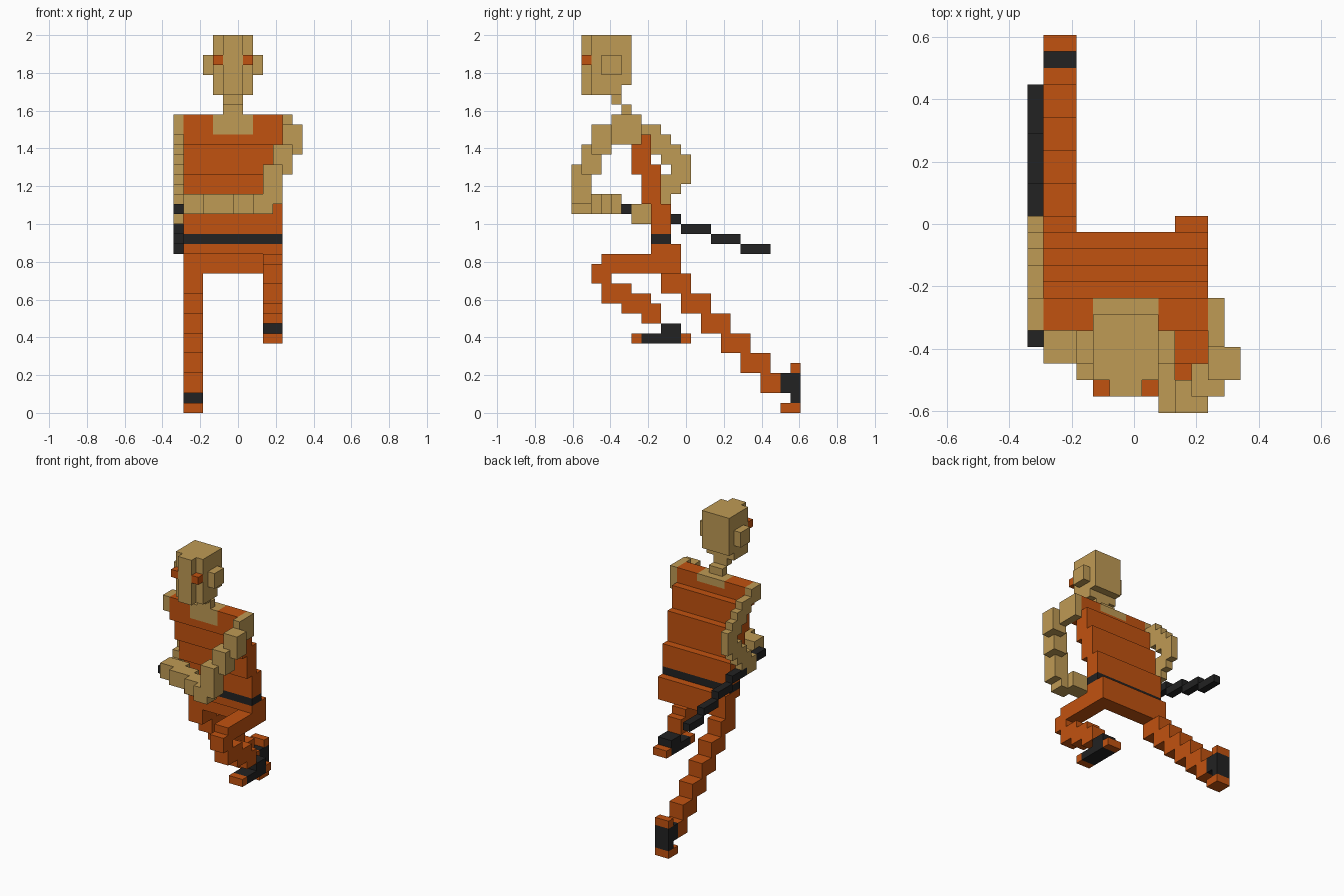
import bpy
import bmesh
import math
from mathutils import Vector

default_cube = bpy.data.objects.get("Cube")
if default_cube:
    bpy.data.objects.remove(default_cube, do_unlink=True)

# Grid of small cubes: 13 wide, 23 deep, 38 high
UNIT = 2 / 38
ORIGIN = Vector((-13 / 2, -23 / 2, 0))
COLOURS = {
    "skin_tan": (0.52, 0.325, 0.09, 1),
    "cloth_orange": (0.535, 0.085, 0.005, 1),
    "strap_black": (0.016, 0.016, 0.016, 1),
}
SKIN, CLOTH, BLACK = range(len(COLOURS))


def make_material(name, colour):
    material = bpy.data.materials.new(name)
    material.use_nodes = True
    material.diffuse_color = colour
    shader = material.node_tree.nodes["Principled BSDF"]
    shader.inputs["Base Color"].default_value = colour
    shader.inputs["Roughness"].default_value = 0.9
    return material


materials = [make_material(name, colour) for name, colour in COLOURS.items()]
cells = {}


def fill(part, colour, x, y, z):
    """Fill a block of cells; each span is (start, end)."""
    for i in range(*x):
        for j in range(*y):
            for k in range(*z):
                cells[i, j, k] = (part, colour)


def steps(part, colour, x, y, z, shift, count):
    """Repeat a block along a staircase with the given (x, y, z) shift."""
    for n in range(count):
        spans = [[edge + n * move for edge in span]
                 for span, move in zip((x, y, z), shift)]
        fill(part, colour, *spans)


# Head with a raised middle strip, eyes and ears
HEAD = (4, 8)
fill("head", SKIN, HEAD, (2, 5), (32, 38))
fill("head", SKIN, HEAD, (5, 6), (33, 38))
fill("head", SKIN, (5, 7), (1, 2), (32, 38))
for side in (4, 7):
    fill("eyes", CLOTH, (side, side + 1), (1, 2), (35, 36))
for side in (3, 8):
    fill("ears", SKIN, (side, side + 1), (3, 5), (34, 36))
steps("neck", SKIN, (5, 7), (4, 5), (31, 32), (0, 1, -1), 2)

# Leaning torso in overlapping slabs, with a collar and belt
BODY = (1, 11)
fill("torso", CLOTH, BODY, (5, 7), (27, 30))
fill("torso", CLOTH, BODY, (6, 8), (24, 28))
fill("torso", CLOTH, BODY, (7, 9), (21, 25))
fill("torso", CLOTH, BODY, (8, 10), (16, 21))
fill("collar", SKIN, HEAD, (5, 6), (28, 30))
fill("collar", SKIN, HEAD, (6, 7), (29, 30))
fill("hips", CLOTH, BODY, (8, 11), (16, 17))
fill("hips", CLOTH, BODY, (9, 11), (14, 16))
fill("belt", BLACK, BODY, (8, 10), (17, 18))

# Right arm: back to the elbow, then forward to the hand
ARM = (0, 1)
fill("right_arm", SKIN, ARM, (5, 7), (28, 30))
steps("right_arm", SKIN, ARM, (7, 9), (27, 29), (0, 1, -1), 3)
fill("right_arm", SKIN, ARM, (10, 12), (23, 26))
steps("right_arm", SKIN, ARM, (9, 11), (22, 24), (0, -1, -1), 4)

# Stick held at the right side
fill("stick", BLACK, ARM, (4, 6), (20, 21))
steps("stick", BLACK, ARM, (8, 11), (19, 20), (0, 3, -1), 4)

# Left arm: forward and down, then across the body
fill("left_arm", SKIN, (11, 12), (4, 7), (27, 30))
steps("left_arm", SKIN, (11, 13), (2, 4), (26, 29), (-1, -1, -2), 2)
fill("left_arm", SKIN, (9, 11), (0, 2), (21, 25))
fill("left_forearm", SKIN, (8, 10), (0, 2), (20, 22))
steps("left_forearm", SKIN, (6, 9), (1, 3), (20, 22), (-3, 1, 0), 2)
fill("left_forearm", SKIN, (1, 4), (3, 5), (20, 22))

# Left leg: raised thigh, knee, shin and foot
LEFT = (9, 11)
fill("left_thigh", CLOTH, LEFT, (3, 9), (14, 16))
fill("left_thigh", CLOTH, LEFT, (2, 4), (13, 15))
fill("left_shin", CLOTH, LEFT, (3, 6), (11, 13))
fill("left_shin", CLOTH, LEFT, (5, 8), (10, 12))
fill("left_shin", CLOTH, LEFT, (7, 9), (9, 11))
fill("left_foot", CLOTH, LEFT, (6, 12), (7, 8))
fill("left_foot", BLACK, LEFT, (7, 11), (7, 8))
fill("left_foot", BLACK, LEFT, (9, 11), (8, 9))

# Right leg: long stair-stepped leg stretched behind
RIGHT = (1, 3)
steps("right_leg", CLOTH, RIGHT, (9, 12), (12, 14), (0, 2, -2), 5)
fill("right_leg", CLOTH, RIGHT, (19, 21), (2, 4))
fill("right_foot", BLACK, RIGHT, (21, 23), (2, 4))
fill("right_foot", BLACK, RIGHT, (22, 23), (0, 2))
fill("right_foot", CLOTH, RIGHT, (22, 23), (4, 5))
fill("right_foot", CLOTH, RIGHT, (21, 23), (0, 1))


def build_part(part):
    """Make the outer faces of one part's cells, merged into flat panels."""
    bm = bmesh.new()
    for cell, (owner, colour) in cells.items():
        if owner != part:
            continue
        centre = Vector(cell) + Vector((0.5, 0.5, 0.5))
        for axis in range(3):
            for sign in (-1, 1):
                normal = Vector((0, 0, 0))
                normal[axis] = sign
                if tuple(int(c + n) for c, n in zip(cell, normal)) in cells:
                    continue
                u = Vector((0, 0, 0))
                u[(axis + 1) % 3] = 0.5
                v = normal.cross(u)
                middle = centre + normal / 2
                corners = (middle - u - v, middle + u - v,
                           middle + u + v, middle - u + v)
                face = bm.faces.new(
                    [bm.verts.new((p + ORIGIN) * UNIT) for p in corners])
                face.material_index = colour
    bmesh.ops.remove_doubles(bm, verts=bm.verts, dist=UNIT / 100)
    bmesh.ops.dissolve_limit(bm, angle_limit=math.radians(1),
                             verts=bm.verts, edges=bm.edges,
                             delimit={"MATERIAL"})
    mesh = bpy.data.meshes.new(part)
    bm.to_mesh(mesh)
    bm.free()
    for material in materials:
        mesh.materials.append(material)
    bpy.context.collection.objects.link(bpy.data.objects.new(part, mesh))


for part_name in sorted({owner for owner, colour in cells.values()}):
    build_part(part_name)
